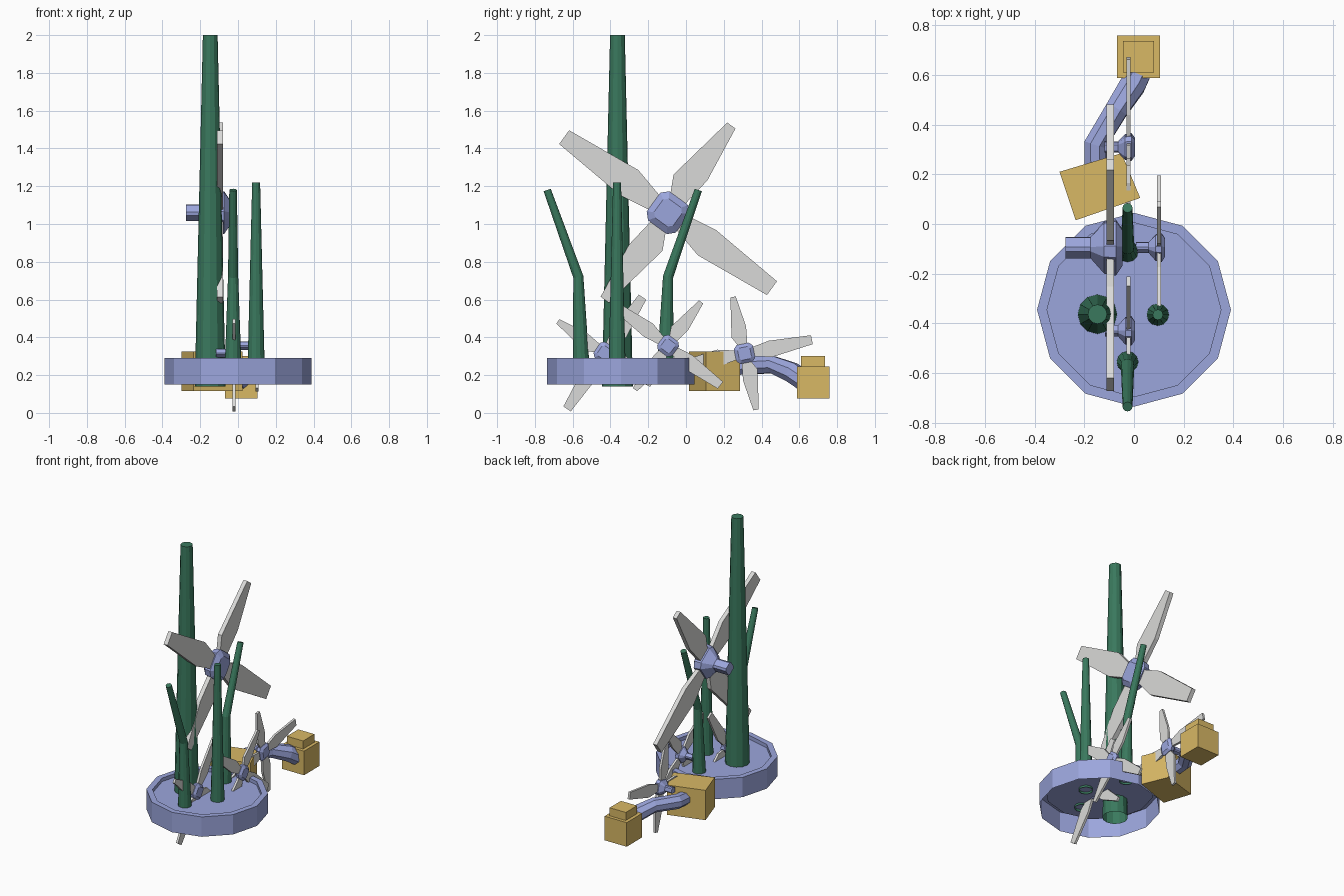
import bpy
import math
from mathutils import Vector

if "Cube" in bpy.data.objects:
    bpy.data.objects.remove(bpy.data.objects["Cube"])

X, Z = Vector((1, 0, 0)), Vector((0, 0, 1))


def material(name, rgb):
    m = bpy.data.materials.new(name)
    m.diffuse_color = (*rgb, 1)
    m.use_nodes = True
    m.node_tree.nodes["Principled BSDF"].inputs["Base Color"].default_value = m.diffuse_color
    return m


BLUE = material("periwinkle blue", (0.33, 0.38, 0.72))
GREEN = material("dark green", (0.042, 0.19, 0.11))
GREY = material("light grey", (0.70, 0.70, 0.69))
GOLD = material("mustard gold", (0.69, 0.48, 0.13))


def circle(n):
    return [(math.cos(2 * math.pi * i / n), math.sin(2 * math.pi * i / n)) for i in range(n)]


def loft(section, path, sizes, ref=X, axis=None, caps=(True, True)):
    """Sweep a counter-clockwise section along a path; returns verts and faces."""
    path = [Vector(p) for p in path]
    n, verts, faces = len(section), [], []
    for i, p in enumerate(path):
        t = axis
        if t is None:
            t = (path[min(i + 1, len(path) - 1)] - path[max(i - 1, 0)]).normalized()
        u = (ref - t * ref.dot(t)).normalized()
        v = t.cross(u)
        verts += [p + (u * a + v * b) * sizes[i] for a, b in section]
    for i in range(len(path) - 1):
        for j in range(n):
            k = (j + 1) % n
            faces.append((i * n + j, i * n + k, (i + 1) * n + k, (i + 1) * n + j))
    if caps[0]:
        faces.append(tuple(reversed(range(n))))
    if caps[1]:
        faces.append(tuple(range((len(path) - 1) * n, len(path) * n)))
    return verts, faces


def build(name, mat, *parts):
    verts, faces = [], []
    for vs, fs in parts:
        off = len(verts)
        verts += vs
        faces += [tuple(i + off for i in f) for f in fs]
    me = bpy.data.meshes.new(name)
    me.from_pydata([tuple(v) for v in verts], [], faces)
    me.materials.append(mat)
    ob = bpy.data.objects.new(name, me)
    bpy.context.collection.objects.link(ob)
    return ob


# Round tray: open underneath, recessed floor on top
c = (0, -0.345)
build("base_tray", BLUE, loft(
    circle(12), [(*c, 0.15), (*c, 0.29), (*c, 0.29), (*c, 0.265)],
    [0.39, 0.39, 0.35, 0.35], axis=Z, caps=(False, True)))

# Stems, open at the bottom
stems = {
    "tall_trunk": ([(-0.147, -0.363, 0.14), (-0.147, -0.363, 2.0)], [0.082, 0.039]),
    "straight_stem": ([(0.096, -0.365, 0.25), (0.096, -0.365, 1.22)], [0.045, 0.021]),
    "front_bent_stem": ([(-0.026, -0.555, 0.25), (-0.026, -0.57, 0.72),
                         (-0.026, -0.735, 1.18)], [0.044, 0.027, 0.02]),
    "back_bent_stem": ([(-0.026, -0.11, 0.25), (-0.026, -0.095, 0.72),
                        (-0.026, 0.065, 1.18)], [0.044, 0.027, 0.02]),
}
for name, (path, radii) in stems.items():
    build(name, GREEN, loft(circle(12), path, radii, caps=(False, True)))

# Propellers: hub lathed along x, two long and two short blades
HUB = [(1, -0.65), (1, 0.65), (0.65, 1), (-0.65, 1),
       (-1, 0.65), (-1, -0.65), (-0.65, -1), (0.65, -1)]
LONG = [(0.08, -0.045), (0.26, -0.09), (0.68, -0.045),
        (0.68, 0.045), (0.26, 0.075), (0.08, 0.045)]
SHORT = [(0.08, -0.045), (0.26, -0.068), (0.57, -0.027),
         (0.57, 0.027), (0.18, 0.095), (0.08, 0.045)]


def propeller(name, centre, degrees, s):
    centre = Vector(centre)

    def direction(k):
        a = math.radians(degrees + 90 * k)
        return Vector((0, math.cos(a), math.sin(a)))

    profile = [(-0.18, 0.036), (-0.08, 0.036), (-0.025, 0.088),
               (0.022, 0.095), (0.048, 0.062)]
    build(name + "_hub", BLUE, loft(
        HUB, [centre + X * x * s for x, r in profile],
        [r * s for x, r in profile], ref=direction(0), axis=X))
    t = X * 0.015 * s
    build(name + "_blades", GREY, *[
        loft(SHORT if k % 2 else LONG, [centre - t, centre + t], [s, s],
             ref=direction(k), axis=X) for k in range(4)])


propeller("large_propeller", (-0.095, -0.095, 1.06), 144, 1.0)
propeller("right_propeller", (0.1, -0.095, 0.355), 143, 0.51)
propeller("front_propeller", (-0.022, -0.43, 0.317), 56, 0.525)
propeller("back_propeller", (-0.022, 0.31, 0.315), 11.5, 0.535)

# Turned crate beside the tray
crate = [(-0.30, 0.21), (-0.235, 0.015), (0.025, 0.105), (-0.05, 0.285)]
build("near_crate", GOLD, loft(crate, [(0, 0, 0.115), (0, 0, 0.325)], [1, 1], axis=Z))

# Rear crate with a smaller lid block
SQUARE = [(-1, -1), (1, -1), (1, 1), (-1, 1)]
c = (0.018, 0.673)
build("rear_crate", GOLD, loft(SQUARE, [(*c, 0.075), (*c, 0.245)], [0.086, 0.086], axis=Z))
build("rear_crate_lid", GOLD, loft(SQUARE, [(*c, 0.245), (*c, 0.302)], [0.063, 0.063], axis=Z))

# Bent pipe joining the crates
build("bent_pipe", BLUE, loft(
    circle(8),
    [(-0.155, 0.2, 0.24), (-0.155, 0.32, 0.25), (-0.07, 0.46, 0.255),
     (-0.005, 0.56, 0.215), (0.03, 0.64, 0.16)],
    [0.047, 0.049, 0.049, 0.056, 0.056], ref=Z + X * 0.4))
